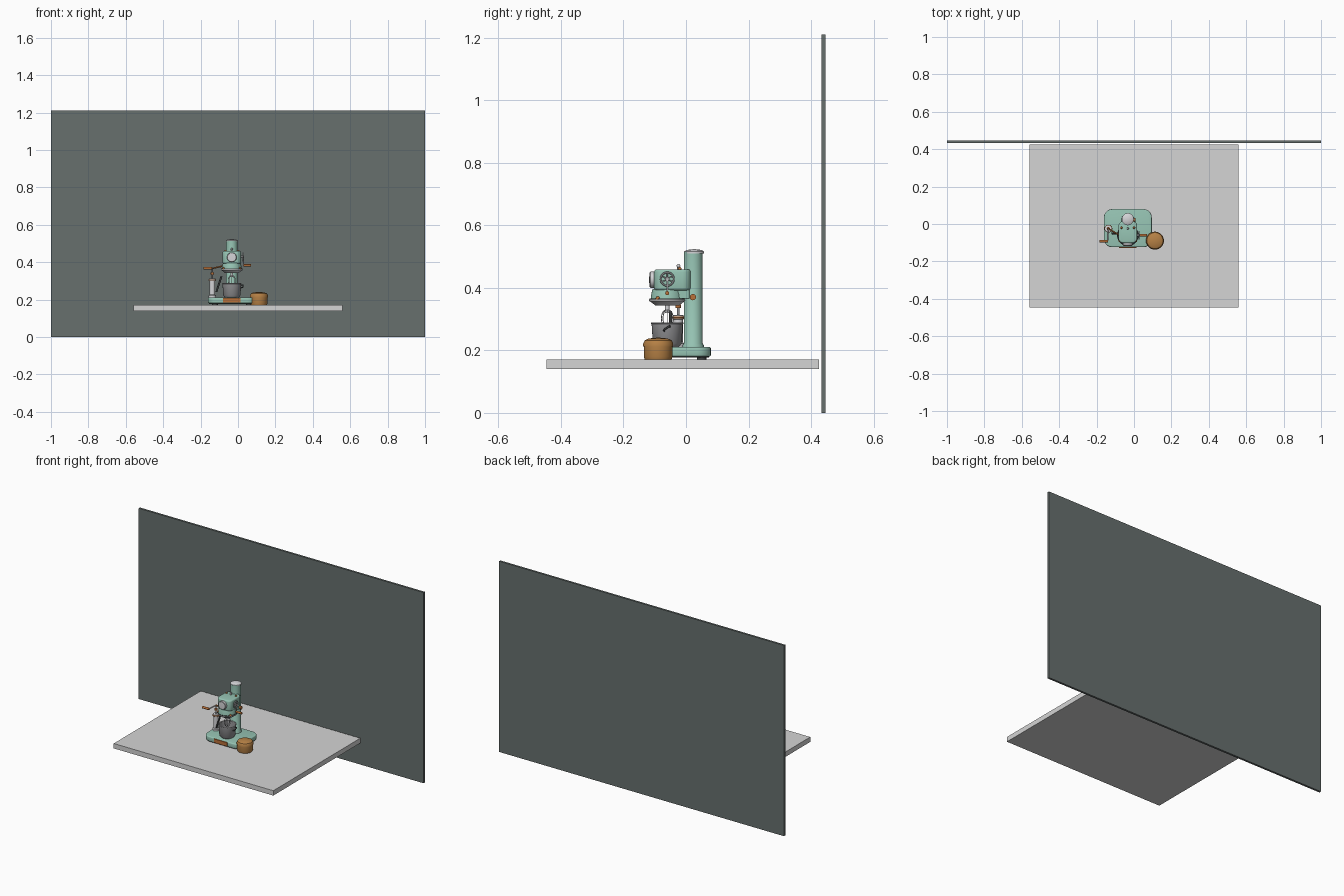
import bpy, bmesh, math
from mathutils import Vector, Matrix

if "Cube" in bpy.data.objects:
    bpy.data.objects.remove(bpy.data.objects["Cube"])


def material(name, rgb):
    m = bpy.data.materials.new(name)
    m.diffuse_color = (*rgb, 1)
    m.use_nodes = True
    m.node_tree.nodes["Principled BSDF"].inputs["Base Color"].default_value = m.diffuse_color
    return m


WALL = material("slate wall", (0.135, 0.16, 0.155))
STONE = material("pale stone", (0.66, 0.66, 0.66))
MINT = material("mint enamel", (0.31, 0.56, 0.46))
WOOD = material("warm wood", (0.47, 0.22, 0.06))
COPPER = material("copper", (0.48, 0.16, 0.04))
STEEL = material("brushed steel", (0.29, 0.29, 0.30))
CHROME = material("light metal", (0.66, 0.66, 0.68))
DARK = material("dark rubber", (0.05, 0.055, 0.055))


def finish(name, bm, mat, smooth=True):
    bmesh.ops.recalc_face_normals(bm, faces=bm.faces[:])
    me = bpy.data.meshes.new(name)
    bm.to_mesh(me)
    bm.free()
    me.materials.append(mat)
    ob = bpy.data.objects.new(name, me)
    bpy.context.collection.objects.link(ob)
    if smooth:
        bpy.ops.object.select_all(action='DESELECT')
        ob.select_set(True)
        bpy.context.view_layer.objects.active = ob
        bpy.ops.object.shade_smooth_by_angle(angle=math.radians(35))
    return ob


def slab(name, mat, lo, hi, corner=0, edge=0):
    """Box from lo to hi, with rounded upright corners and softened rims."""
    lo, hi = Vector(lo), Vector(hi)
    bm = bmesh.new()
    bmesh.ops.create_cube(bm, size=1)
    for v in bm.verts:
        v.co = Vector(a * b for a, b in zip(v.co, hi - lo)) + (lo + hi) / 2
    if corner:
        up = [e for e in bm.edges
              if abs(e.verts[0].co.z - e.verts[1].co.z) > 1e-4]
        bmesh.ops.bevel(bm, geom=up, offset=corner, segments=5, profile=0.5,
                        affect='EDGES')
    if edge:
        rim = [e for e in bm.edges
               if abs(e.verts[0].co.z - e.verts[1].co.z) < 1e-4]
        bmesh.ops.bevel(bm, geom=rim, offset=edge, segments=3, profile=0.5,
                        affect='EDGES')
    return finish(name, bm, mat, bool(corner or edge))


def lathe(name, mat, profile, at, axis=(0, 0, 1), n=40):
    """Turn (radius, height) points around an axis through a point."""
    turn = Vector((0, 0, 1)).rotation_difference(Vector(axis)).to_matrix().to_4x4()
    bm = bmesh.new()
    pts = [bm.verts.new((r, 0, z)) for r, z in profile]
    edges = [bm.edges.new(p) for p in zip(pts, pts[1:])]
    bmesh.ops.spin(bm, geom=pts + edges, cent=(0, 0, 0), axis=(0, 0, 1),
                   angle=math.tau, steps=n, use_duplicate=False)
    bmesh.ops.remove_doubles(bm, verts=bm.verts[:], dist=1e-5)
    bm.transform(Matrix.Translation(at) @ turn)
    return finish(name, bm, mat)


def rod(name, mat, a, b, r, n=16):
    a, b = Vector(a), Vector(b)
    h = (b - a).length
    return lathe(name, mat, [(0, 0), (r, 0), (r, h), (0, h)], a, b - a, n)


def ball(name, mat, at, r):
    bm = bmesh.new()
    bmesh.ops.create_uvsphere(bm, u_segments=16, v_segments=10, radius=r,
                              matrix=Matrix.Translation(at))
    return finish(name, bm, mat)


def ring(name, mat, at, axis, R, r):
    prof = [(R + r * math.cos(t * math.tau / 8), r * math.sin(t * math.tau / 8))
            for t in range(9)]
    return lathe(name, mat, prof, at, axis)


def wire(name, mat, points, r):
    cu = bpy.data.curves.new(name, 'CURVE')
    cu.dimensions = '3D'
    cu.bevel_depth = r
    cu.bevel_resolution = 2
    cu.use_fill_caps = True
    sp = cu.splines.new('POLY')
    sp.points.add(len(points) - 1)
    for p, co in zip(sp.points, points):
        p.co = (*co, 1)
    cu.materials.append(mat)
    ob = bpy.data.objects.new(name, cu)
    bpy.context.collection.objects.link(ob)
    return ob


# Backdrop and counter
slab("back_wall", WALL, (-1, 0.433, 0), (1, 0.446, 1.21))
slab("counter", STONE, (-0.56, -0.446, 0.14), (0.56, 0.426, 0.171))

CX = -0.033      # mixer centre line
BY = -0.06       # bowl axis

# Base, feet and front plate
slab("base", MINT, (CX - 0.128, -0.124, 0.18), (CX + 0.128, 0.08, 0.211), 0.045, 0.006)
slab("base_trim", DARK, (CX - 0.122, -0.118, 0.177), (CX + 0.122, 0.074, 0.181), 0.042)
for sx in (-1, 1):
    for y in (-0.09, 0.05):
        rod("foot", DARK, (CX + sx * 0.09, y, 0.171), (CX + sx * 0.09, y, 0.18), 0.015)
slab("front_plate", COPPER, (CX - 0.046, -0.129, 0.184), (CX + 0.046, -0.122, 0.208))

# Column with cap
lathe("column", MINT, [(0, 0.205), (0.034, 0.205), (0.034, 0.216), (0.030, 0.222),
                       (0.030, 0.514), (0, 0.514)], (CX, 0.023, 0))
lathe("column_cap", CHROME, [(0.032, 0.51), (0.032, 0.516), (0.024, 0.521), (0, 0.524)],
      (CX, 0.026, 0))
rod("column_knob", COPPER, (CX + 0.026, 0.022, 0.37), (CX + 0.042, 0.022, 0.37), 0.01)

# Motor head, skirt and lower dish
slab("head", MINT, (CX - 0.05, -0.102, 0.392), (CX + 0.05, 0.015, 0.459), 0.026, 0.008)
lathe("head_skirt", MINT, [(0, 0.364), (0.053, 0.364), (0.051, 0.38), (0.047, 0.396),
                           (0, 0.396)], (CX, BY, 0))
slab("head_bridge", MINT, (CX - 0.035, -0.06, 0.366), (CX + 0.035, 0.012, 0.40), 0.008)
ring("skirt_seam", DARK, (CX, BY, 0.364), (0, 0, 1), 0.055, 0.002)
lathe("lower_dish", CHROME, [(0, 0.343), (0.038, 0.343), (0.046, 0.35), (0.058, 0.358),
                             (0.058, 0.363), (0, 0.363)], (CX, BY, 0))

# Round front dial and top knobs
lathe("front_dial", CHROME, [(0, 0), (0.026, 0), (0.026, 0.013), (0.022, 0.017),
                             (0, 0.018)], (CX, -0.1, 0.426), (0, -1, 0))
ring("dial_rim", STEEL, (CX, -0.115, 0.426), (0, -1, 0), 0.022, 0.002)
rod("top_pin", CHROME, (CX, -0.024, 0.455), (CX, -0.024, 0.468), 0.004)
ball("top_knob", CHROME, (CX, -0.024, 0.47), 0.006)
for sx in (-1, 1):
    ball("head_stud", COPPER, (CX + sx * 0.034, -0.02, 0.46), 0.006)
    ball("skirt_stud", COPPER, (CX + sx * 0.043, -0.09, 0.366), 0.007)

# Right hand wheel with spokes and grip
WX = CX + 0.06
rod("wheel_axle", STEEL, (CX + 0.045, BY, 0.428), (WX + 0.005, BY, 0.428), 0.007)
ring("hand_wheel", CHROME, (WX, BY, 0.428), (1, 0, 0), 0.021, 0.003)
for k in range(3):
    a = k * math.pi / 3 + math.pi / 2
    d = Vector((0, math.cos(a), math.sin(a))) * 0.021
    c = Vector((WX, BY, 0.428))
    rod("wheel_spoke", CHROME, c - d, c + d, 0.0018, 8)
rod("wheel_arm", CHROME, (WX + 0.003, BY, 0.43), (WX + 0.003, BY, 0.383), 0.003)
rod("wheel_grip", COPPER, (WX + 0.002, BY, 0.383), (WX + 0.042, BY, 0.383), 0.0065)

# Whisk
rod("whisk_shaft", CHROME, (CX, BY, 0.32), (CX, BY, 0.345), 0.007)
for k in range(4):
    a = k * math.pi / 4
    loop = []
    for i in range(25):
        t = i / 24 * math.tau
        w = 0.019 * math.sin(t)
        loop.append((CX + w * math.cos(a), BY + w * math.sin(a), 0.302 + 0.029 * math.cos(t)))
    wire("whisk_wire", CHROME, loop, 0.0014)

# Open steel bowl with rolled rim and side handle
lathe("bowl", STEEL, [(0, 0.211), (0.038, 0.211), (0.046, 0.222), (0.05, 0.286),
                      (0.047, 0.286), (0.043, 0.225), (0, 0.218)], (CX, BY, 0))
ring("bowl_rim", CHROME, (CX, BY, 0.287), (0, 0, 1), 0.05, 0.0025)
wire("bowl_handle", DARK, [(CX + 0.047, -0.07, 0.262), (CX + 0.06, -0.07, 0.266),
                           (CX + 0.06, -0.052, 0.278), (CX + 0.047, -0.052, 0.276)], 0.003)

# Left side pump with copper collar, crank and grip
PX, PY = -0.137, -0.025
lathe("pump_body", CHROME, [(0, 0.21), (0.02, 0.21), (0.02, 0.222), (0.015, 0.226),
                            (0.015, 0.298), (0.018, 0.3), (0.018, 0.312), (0, 0.314)],
      (PX, PY, 0))
ring("pump_collar", COPPER, (PX, PY, 0.305), (0, 0, 1), 0.017, 0.004)
rod("pump_rod", STEEL, (PX, PY, 0.312), (PX, PY, 0.368), 0.004)
rod("pump_cap", COPPER, (PX, PY, 0.335), (PX, PY, 0.346), 0.009)
rod("crank_arm", CHROME, (PX, PY, 0.366), (-0.142, -0.092, 0.366), 0.004)
rod("crank_grip", COPPER, (-0.184, -0.092, 0.367), (-0.138, -0.092, 0.367), 0.007)
rod("cross_link", COPPER, (PX, PY, 0.367), (CX - 0.044, -0.06, 0.38), 0.004)
rod("side_lever", DARK, (-0.116, -0.05, 0.24), (-0.088, -0.05, 0.325), 0.005)

# Wooden pot with overhanging lid
lathe("pot", WOOD, [(0, 0.171), (0.043, 0.171), (0.046, 0.18), (0.046, 0.214), (0, 0.214)],
      (0.112, -0.089, 0))
lathe("pot_lid", WOOD, [(0, 0.212), (0.048, 0.212), (0.048, 0.222), (0.043, 0.232),
                        (0.03, 0.238), (0, 0.241)], (0.112, -0.089, 0))
